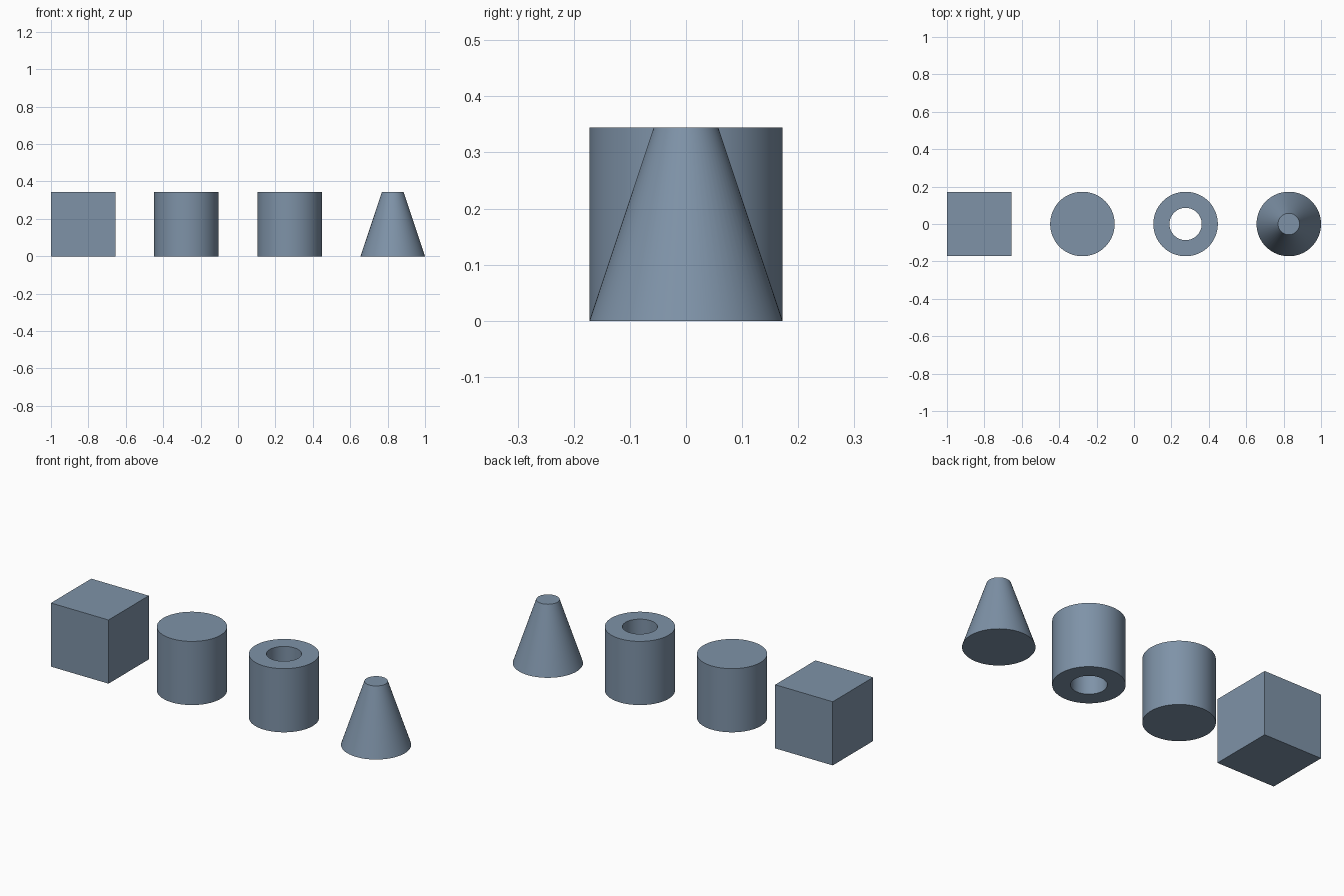
import bpy, bmesh
from math import cos, sin, tau, radians

cube = bpy.data.objects.get("Cube")
if cube:
    bpy.data.objects.remove(cube, do_unlink=True)

SIZE = 2 / 5.8          # width, depth and height of every solid
PITCH = 1.6 * SIZE      # spacing along the row
R = SIZE / 2
SIDES = 64

mat = bpy.data.materials.new("slate blue")
mat.use_nodes = True
color = (0.21, 0.29, 0.39, 1)
mat.diffuse_color = color
mat.node_tree.nodes["Principled BSDF"].inputs["Base Color"].default_value = color


def finish(name, bm, slot, smooth=True):
    """Turn a bmesh into a coloured object at its place in the row."""
    bmesh.ops.recalc_face_normals(bm, faces=bm.faces)
    mesh = bpy.data.meshes.new(name)
    bm.to_mesh(mesh)
    bm.free()
    mesh.materials.append(mat)
    obj = bpy.data.objects.new(name, mesh)
    obj.location = ((slot - 1.5) * PITCH, 0, R)
    bpy.context.collection.objects.link(obj)
    if smooth:
        bpy.ops.object.select_all(action="DESELECT")
        obj.select_set(True)
        bpy.context.view_layer.objects.active = obj
        bpy.ops.object.shade_smooth_by_angle(angle=radians(30))


def frustum(name, slot, top_radius):
    bm = bmesh.new()
    bmesh.ops.create_cone(bm, cap_ends=True, segments=SIDES,
                          radius1=R, radius2=top_radius, depth=SIZE)
    finish(name, bm, slot)


def tube(name, slot, inner_radius):
    """Sweep a rectangular wall section around the vertical axis."""
    bm = bmesh.new()
    section = [(R, -R), (R, R), (inner_radius, R), (inner_radius, -R)]
    loops = [[bm.verts.new((r * cos(tau * i / SIDES), r * sin(tau * i / SIDES), z))
              for i in range(SIDES)] for r, z in section]
    for k, a in enumerate(loops):
        b = loops[(k + 1) % len(loops)]
        for i in range(SIDES):
            j = (i + 1) % SIDES
            bm.faces.new((a[i], a[j], b[j], b[i]))
    finish(name, bm, slot)


# Row of solids from right to left
box = bmesh.new()
bmesh.ops.create_cube(box, size=SIZE)
finish("box", box, 0, smooth=False)
frustum("cylinder", 1, R)
tube("tube", 2, R / 2)
frustum("truncated_cone", 3, R / 3)
